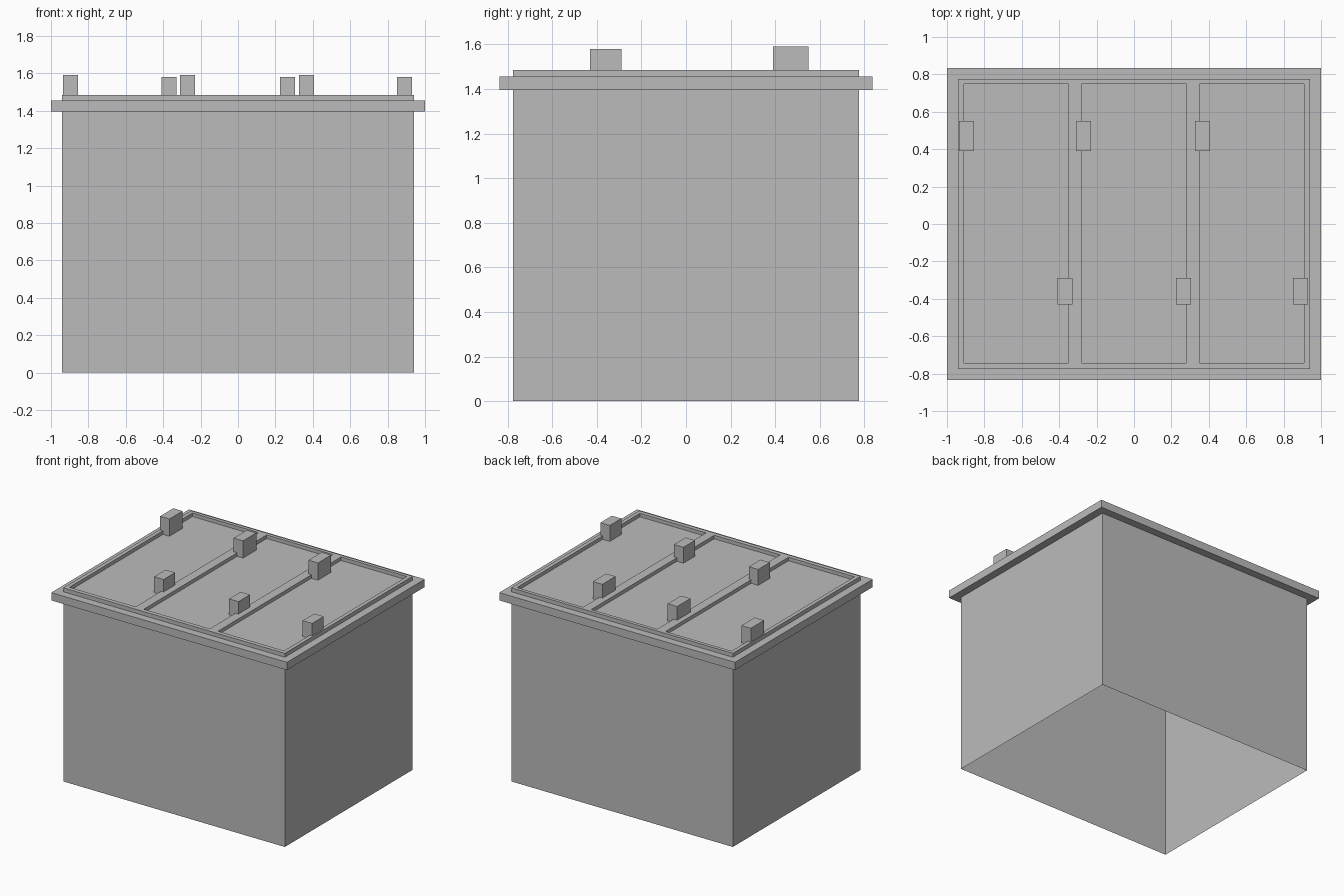
import bpy
import bmesh

cube = bpy.data.objects.get("Cube")
if cube:
    bpy.data.objects.remove(cube, do_unlink=True)

grey = bpy.data.materials.new("plain_grey")
grey.use_nodes = True
grey.diffuse_color = (0.5, 0.5, 0.5, 1)
grey.node_tree.nodes["Principled BSDF"].inputs["Base Color"].default_value = (0.5, 0.5, 0.5, 1)


def finish(name, bm):
    mesh = bpy.data.meshes.new(name)
    bm.to_mesh(mesh)
    bm.free()
    mesh.materials.append(grey)
    obj = bpy.data.objects.new(name, mesh)
    bpy.context.collection.objects.link(obj)
    return obj


def box(name, x, y, z, open_bottom=False):
    """Box from (low, high) spans on each axis."""
    bm = bmesh.new()
    bmesh.ops.create_cube(bm, size=1)
    for v in bm.verts:
        v.co = [span[int(c > 0)] for span, c in zip((x, y, z), v.co)]
    if open_bottom:
        bm.normal_update()
        under = [f for f in bm.faces if f.normal.z < -0.5]
        bmesh.ops.delete(bm, geom=under, context="FACES")
    return finish(name, bm)


BODY_X, BODY_Y = 0.94, 0.775
LIP_LOW, LIP_TOP, DECK_TOP = 1.395, 1.455, 1.485
FLOOR = LIP_TOP + 0.003

# Hollow case, open underneath, and the overhanging lip
box("case_walls", (-BODY_X, BODY_X), (-BODY_Y, BODY_Y), (0, LIP_LOW + 0.01), True)
box("lid_lip", (-1, 1), (-0.835, 0.835), (LIP_LOW, LIP_TOP))

# Raised deck with three sunken panels
xs = [-BODY_X, -0.91, -0.35, -0.28, 0.28, 0.35, 0.91, BODY_X]
ys = [-BODY_Y, -0.742, 0.748, BODY_Y]
bm = bmesh.new()
grid = [[bm.verts.new((x, y, DECK_TOP)) for y in ys] for x in xs]
panels = []
for i in range(len(xs) - 1):
    for j in range(len(ys) - 1):
        face = bm.faces.new((grid[i][j], grid[i + 1][j], grid[i + 1][j + 1], grid[i][j + 1]))
        if i % 2 == 1 and j == 1:
            panels.append(face)
rim = [e for e in bm.edges if e.is_boundary]
skirt = bmesh.ops.extrude_edge_only(bm, edges=rim)["geom"]
for v in skirt:
    if isinstance(v, bmesh.types.BMVert):
        v.co.z = LIP_TOP
sunk = bmesh.ops.extrude_face_region(bm, geom=panels)["geom"]
for v in sunk:
    if isinstance(v, bmesh.types.BMVert):
        v.co.z = FLOOR
bmesh.ops.delete(bm, geom=[f for f in panels if f.is_valid], context="FACES_ONLY")
bmesh.ops.recalc_face_normals(bm, faces=bm.faces)
finish("lid_deck", bm)

# Two staggered rows of posts
for row, y, top, centres in (
    ("front", (-0.43, -0.29), 1.58, (-0.37, 0.265, 0.89)),
    ("back", (0.39, 0.55), 1.59, (-0.895, -0.27, 0.365)),
):
    for side, x in zip(("right", "middle", "left"), centres):
        box(f"{row}_{side}_post", (x - 0.04, x + 0.04), y, (FLOOR, top))
